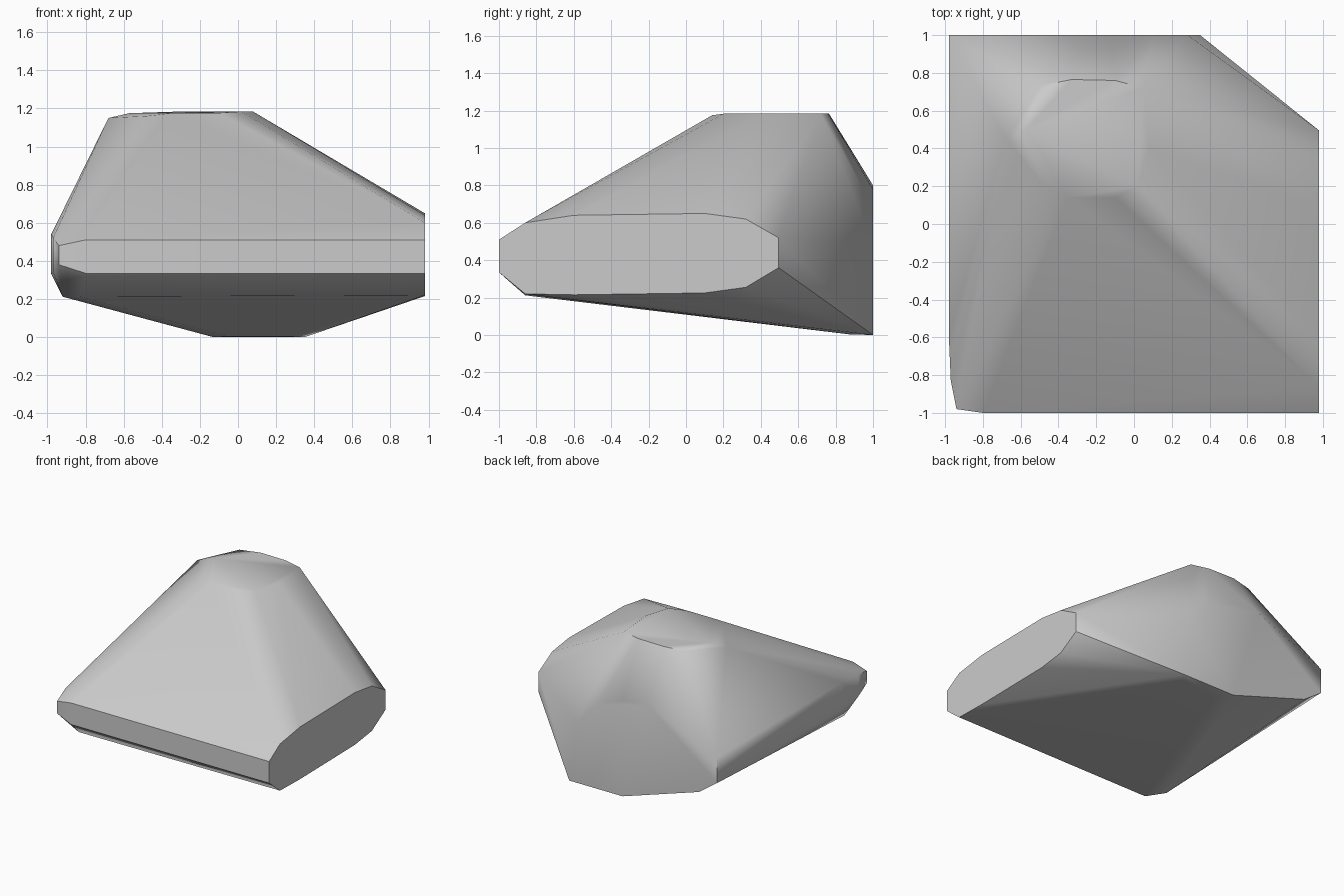
import bpy
import bmesh
import math

# Remove the default cube only
default_cube = bpy.data.objects.get("Cube")
if default_cube:
    bpy.data.objects.remove(default_cube, do_unlink=True)


def make_material(name, value):
    """One flat grey for the whole stone."""
    material = bpy.data.materials.new(name)
    material.use_nodes = True
    colour = (value, value, value, 1.0)
    material.diffuse_color = colour
    shader = material.node_tree.nodes["Principled BSDF"]
    shader.inputs["Base Color"].default_value = colour
    shader.inputs["Roughness"].default_value = 0.8
    return material


def side_facet(x, stations):
    """Upright facet across x: each station is (y, low z, high z)."""
    return [(x, y, z) for y, low, high in stations for z in (low, high)]


def end_facet(y, stations):
    """Upright facet across y: each station is (x, low z, high z)."""
    return [(x, y, z) for x, low, high in stations for z in (low, high)]


def level_facet(z, outline):
    """Flat facet at one height: outline holds (x, y)."""
    return [(x, y, z) for x, y in outline]


corners = []

# Large octagonal cut on the left flank
corners += side_facet(0.98, [
    (-1, 0.335, 0.51), (-0.86, 0.22, 0.6), (-0.6, 0.215, 0.64),
    (0.1, 0.225, 0.65), (0.32, 0.255, 0.62), (0.495, 0.36, 0.52)])

# Narrow worn edge on the right flank
corners += side_facet(-0.98, [(-0.6, 0.33, 0.54), (1, 0.335, 0.54)])
corners += side_facet(-0.97, [(-0.83, 0.34, 0.52)])
corners += side_facet(-0.94, [(-0.98, 0.38, 0.48)])

# Front strip and the arched cut at the back
corners += end_facet(-1, [(-0.8, 0.335, 0.51)])
corners += end_facet(1, [
    (-0.365, 0.08, 0.8), (-0.13, 0, 0.78), (0.1, 0, 0.69)])
corners += [(0.285, 1, 0.49), (0.35, 1, 0), (-0.82, 1, 0.22)]

# Crown: slightly domed top with a lower corner on the right
corners += level_facet(1.175, [
    (-0.5, 0.73), (-0.57, 0.5), (-0.35, 0.14), (-0.1, 0.14)])
corners += level_facet(1.183, [
    (-0.33, 0.765), (-0.1, 0.76), (0.05, 0.72), (0.08, 0.4), (0.02, 0.2)])
corners += [(-0.68, 0.45, 1.15), (-0.48, 0.21, 1.16)]

# Underside: front corner and the ridge it rests on
corners += level_facet(0.212, [(-0.83, -0.86), (-0.92, -0.72)])
corners += level_facet(0.004, [(-0.05, 0.87), (0.25, 0.87)])

# Wrap all the cuts into one solid stone
bm = bmesh.new()
for corner in corners:
    bm.verts.new(corner)
hull = bmesh.ops.convex_hull(bm, input=bm.verts[:])
unused = {item for item in hull["geom_interior"] + hull["geom_unused"]
          if isinstance(item, bmesh.types.BMVert)}
bmesh.ops.delete(bm, geom=list(unused), context="VERTS")

# Merge triangles that lie in one plane
bmesh.ops.dissolve_limit(bm, angle_limit=math.radians(1.5),
                         verts=bm.verts[:], edges=bm.edges[:])
bmesh.ops.recalc_face_normals(bm, faces=bm.faces[:])

mesh = bpy.data.meshes.new("rock")
bm.to_mesh(mesh)
bm.free()
mesh.materials.append(make_material("stone grey", 0.6))

rock = bpy.data.objects.new("rock", mesh)
bpy.context.collection.objects.link(rock)

# Soft shading on shallow bends, crisp lines on strong ones
bpy.ops.object.select_all(action="DESELECT")
rock.select_set(True)
bpy.context.view_layer.objects.active = rock
bpy.ops.object.shade_smooth_by_angle(angle=math.radians(40))
weighting = rock.modifiers.new("facet weighting", "WEIGHTED_NORMAL")
weighting.keep_sharp = True
